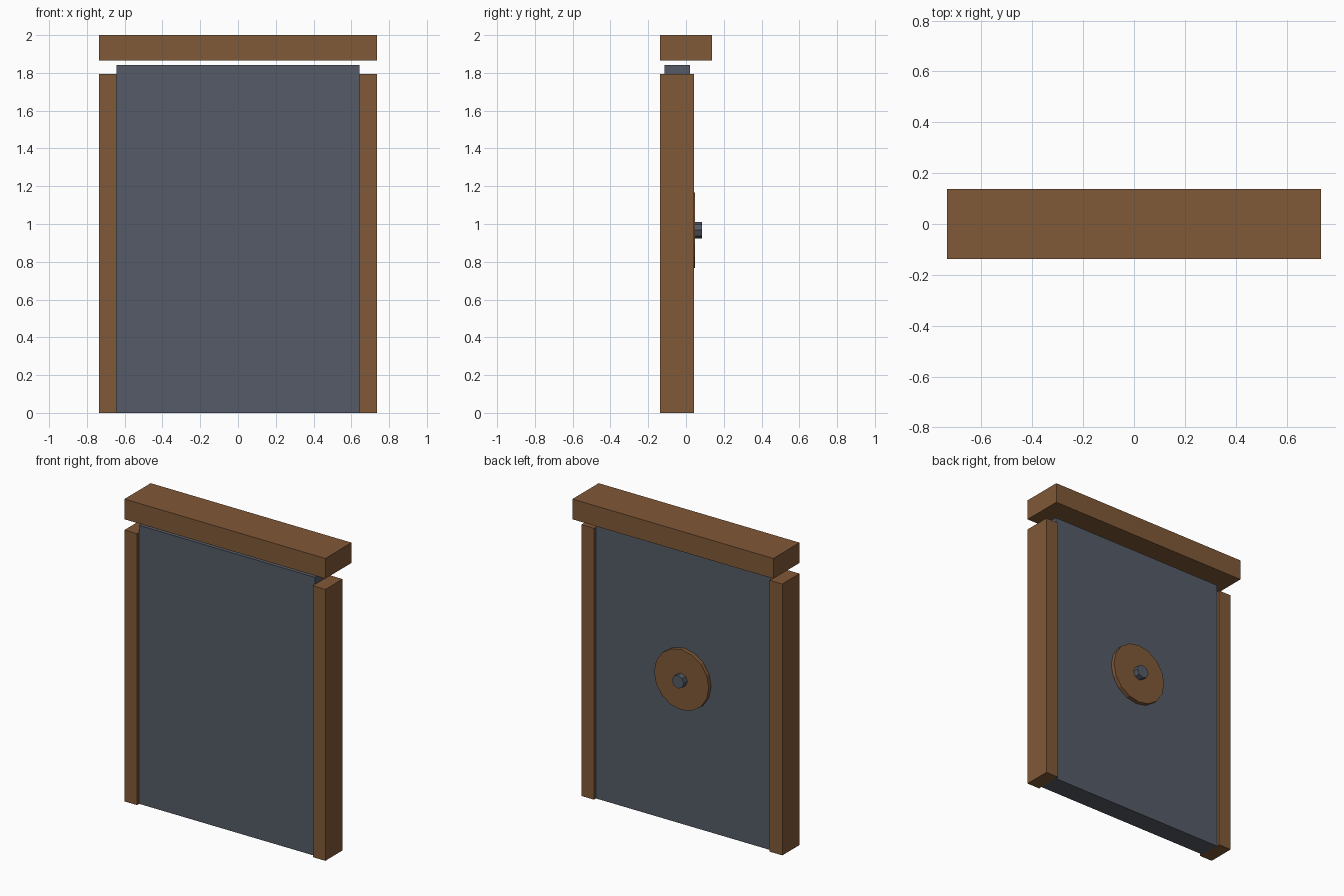
import bpy
import math

if "Cube" in bpy.data.objects:
    bpy.data.objects.remove(bpy.data.objects["Cube"])


def material(name, color):
    m = bpy.data.materials.new(name)
    m.diffuse_color = color
    m.use_nodes = True
    m.node_tree.nodes["Principled BSDF"].inputs["Base Color"].default_value = m.diffuse_color
    return m


wood = material("wood", (0.22, 0.10, 0.04, 1))
slate = material("slate", (0.09, 0.105, 0.135, 1))


def box(name, x, y, z, mat):
    # each axis is given as a (low, high) pair
    bpy.ops.mesh.primitive_cube_add(size=1, location=[sum(a) / 2 for a in (x, y, z)])
    ob = bpy.context.object
    ob.name = name
    ob.scale = [a[1] - a[0] for a in (x, y, z)]
    bpy.ops.object.transform_apply(location=False, rotation=False, scale=True)
    ob.data.materials.append(mat)


def disc(name, radius, y, z, sides, mat):
    bpy.ops.mesh.primitive_cylinder_add(
        vertices=sides, radius=radius, depth=y[1] - y[0],
        location=(0, sum(y) / 2, z), rotation=(math.pi / 2, 0, 0))
    ob = bpy.context.object
    ob.name = name
    ob.data.materials.append(mat)


# Frame: beam across the top, a post on each side
box("lintel", (-0.735, 0.735), (-0.137, 0.137), (1.866, 2.0), wood)
box("left_post", (-0.735, -0.643), (-0.137, 0.043), (0, 1.795), wood)
box("right_post", (0.643, 0.735), (-0.137, 0.043), (0, 1.795), wood)

# Door panel
box("panel", (-0.643, 0.643), (-0.115, 0.022), (0, 1.842), slate)

# Round boss and knob on the back
disc("boss", 0.2, (0.022, 0.048), 0.967, 16, wood)
disc("knob", 0.044, (0.048, 0.085), 0.967, 8, slate)
